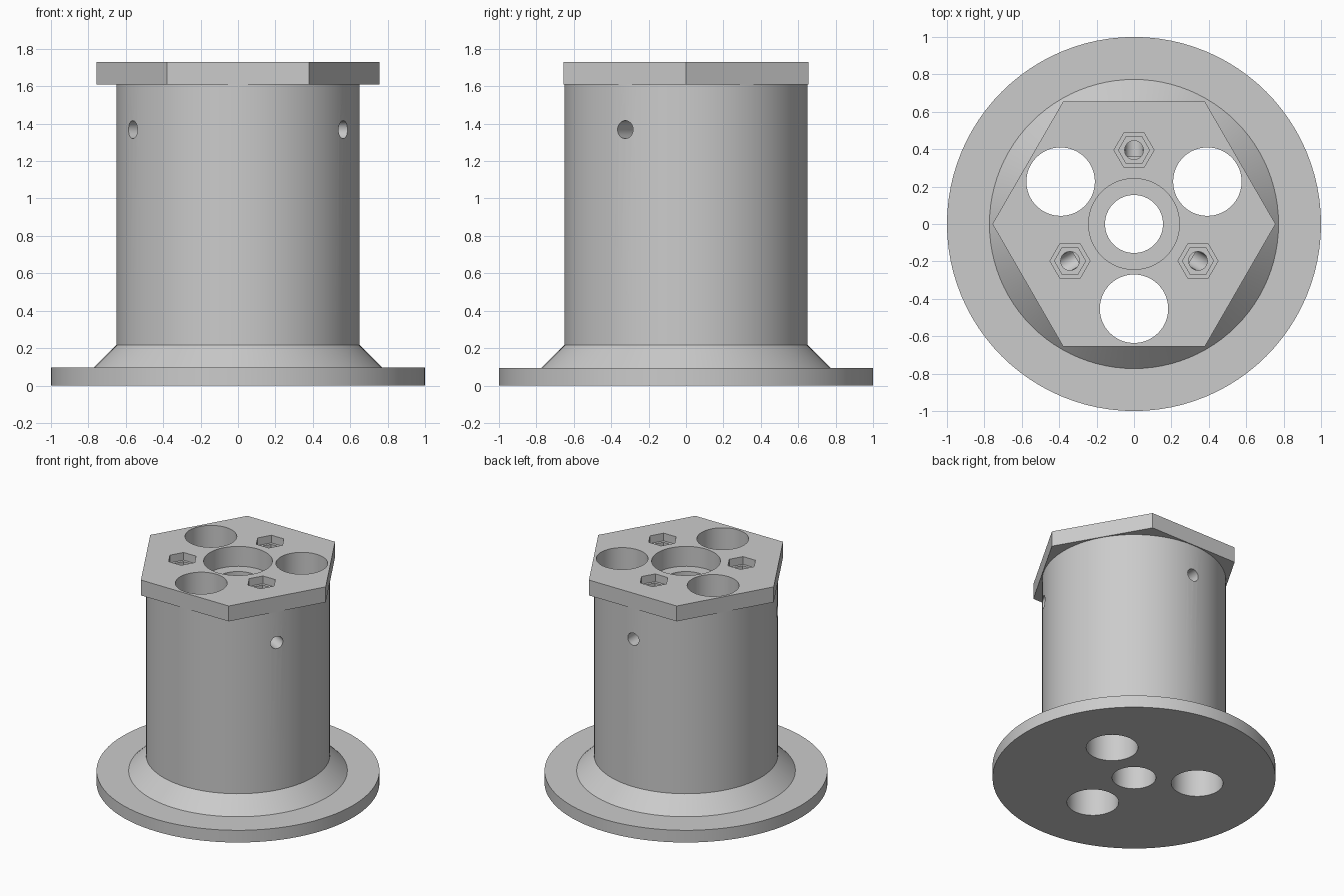
import bpy, bmesh, math
from mathutils import Matrix, Vector

cube = bpy.data.objects.get("Cube")
if cube:
    bpy.data.objects.remove(cube, do_unlink=True)

TOP = 1.73
THIRDS = [math.radians(a) for a in (90, 210, 330)]

grey = bpy.data.materials.new("light_grey")
grey.use_nodes = True
colour = (0.6, 0.6, 0.6, 1)
grey.diffuse_color = colour
grey.node_tree.nodes["Principled BSDF"].inputs["Base Color"].default_value = colour


def add_object(name, bm):
    bmesh.ops.recalc_face_normals(bm, faces=bm.faces)
    mesh = bpy.data.meshes.new(name)
    bm.to_mesh(mesh)
    bm.free()
    mesh.materials.append(grey)
    obj = bpy.data.objects.new(name, mesh)
    bpy.context.collection.objects.link(obj)
    return obj


def prism(name, radius, start, end, sides=64):
    """Straight prism or cylinder between two points; hexagons point along y."""
    start, end = Vector(start), Vector(end)
    axis = end - start
    turn = axis.to_track_quat('Z', 'Y').to_matrix().to_4x4()
    if sides == 6:
        turn = Matrix.Rotation(math.pi / 2, 4, 'Z')
    bm = bmesh.new()
    bmesh.ops.create_cone(bm, cap_ends=True, segments=sides, radius1=radius,
                          radius2=radius, depth=axis.length,
                          matrix=Matrix.Translation((start + end) / 2) @ turn)
    return add_object(name, bm)


def lathe(name, profile, steps=96):
    bm = bmesh.new()
    verts = [bm.verts.new((r, 0, z)) for r, z in profile]
    edges = [bm.edges.new(pair) for pair in zip(verts, verts[1:])]
    bmesh.ops.spin(bm, geom=verts + edges, cent=(0, 0, 0), axis=(0, 0, 1),
                   angle=2 * math.pi, steps=steps)
    bmesh.ops.remove_doubles(bm, verts=bm.verts, dist=1e-4)
    # Close the bottom and top rims
    bmesh.ops.holes_fill(bm, edges=[e for e in bm.edges if e.is_boundary], sides=0)
    return add_object(name, bm)


def combine(target, tool, operation):
    mod = target.modifiers.new(operation.lower(), 'BOOLEAN')
    mod.operation = operation
    mod.solver = 'EXACT'
    mod.object = tool
    tool.hide_render = True
    bpy.context.view_layer.objects.active = target
    bpy.ops.object.modifier_apply(modifier=mod.name)
    bpy.data.objects.remove(tool, do_unlink=True)


def upright(radius, x, y, low, high, sides=64):
    return prism("cutter", radius, (x, y, low), (x, y, high), sides)


# Flange, sloped collar and barrel in one turned body
hub = lathe("spool_hub", [(1, 0), (1, 0.095), (0.773, 0.095),
                          (0.65, 0.217), (0.65, 1.66)])

# Hexagonal head
combine(hub, prism("hex_head", 0.757, (0, 0, 1.61), (0, 0, TOP), 6), 'UNION')

# Central bore with a bearing seat at the top
combine(hub, upright(0.155, 0, 0, -0.1, TOP + 0.1), 'DIFFERENCE')
combine(hub, upright(0.243, 0, 0, TOP - 0.155, TOP + 0.1), 'DIFFERENCE')

for angle in THIRDS:
    c, s = math.cos(angle), math.sin(angle)
    # Large through hole opposite each nut pocket
    combine(hub, upright(0.183, -0.453 * c, -0.453 * s, -0.1, TOP + 0.1), 'DIFFERENCE')
    # Stepped nut pocket with a screw hole below it
    x, y = 0.395 * c, 0.395 * s
    combine(hub, upright(0.107, x, y, TOP - 0.06, TOP + 0.1, 6), 'DIFFERENCE')
    combine(hub, upright(0.083, x, y, TOP - 0.12, TOP + 0.1, 6), 'DIFFERENCE')
    combine(hub, upright(0.05, x, y, 1.365, TOP + 0.1, 32), 'DIFFERENCE')
    # Radial hole through the barrel wall
    radial = prism("cutter", 0.048, (0.36 * c, 0.36 * s, 1.368),
                   (0.8 * c, 0.8 * s, 1.368), 32)
    combine(hub, radial, 'DIFFERENCE')

bpy.ops.object.select_all(action='DESELECT')
hub.select_set(True)
bpy.context.view_layer.objects.active = hub
bpy.ops.object.shade_smooth_by_angle(angle=math.radians(30))
